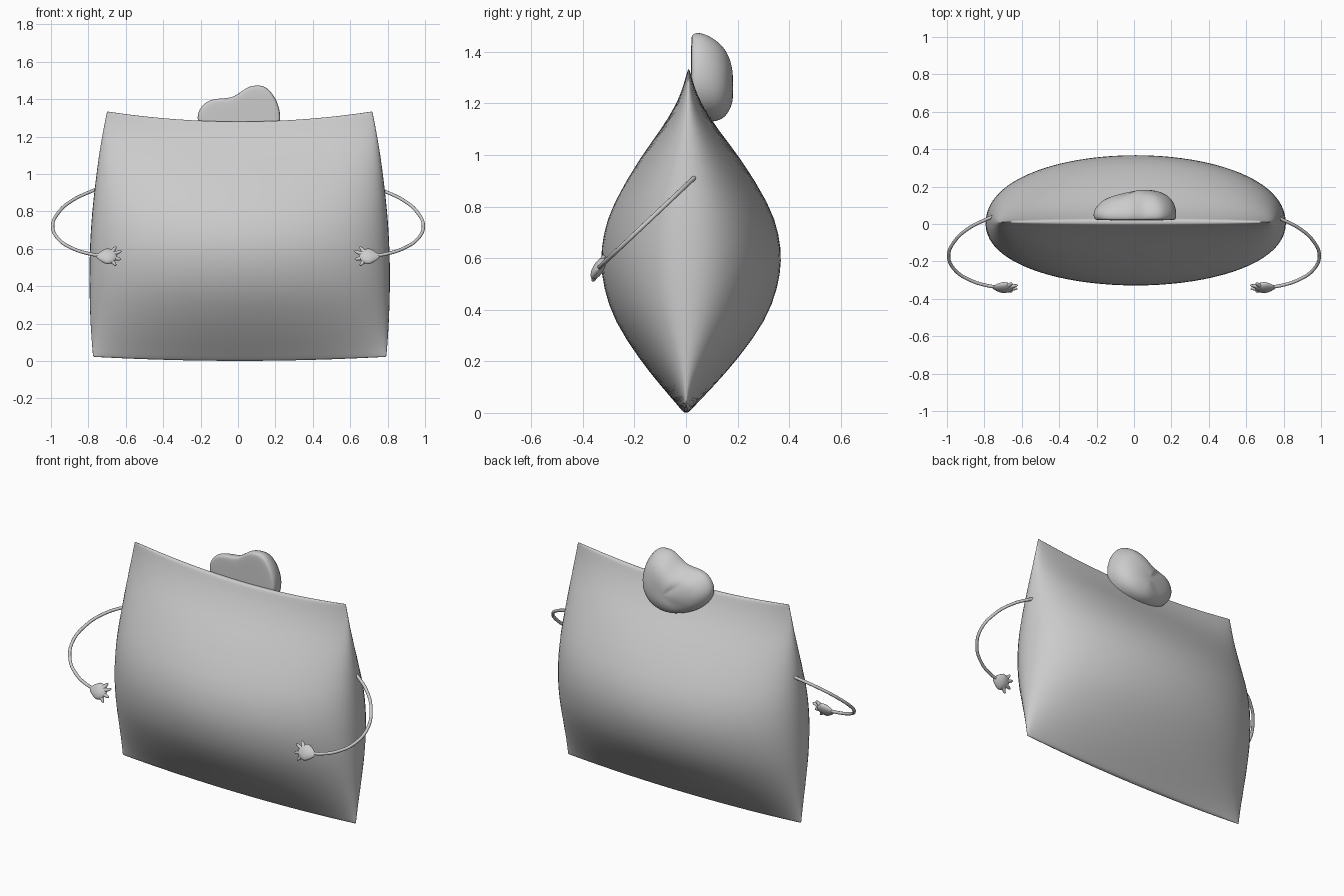
import bpy, bmesh, math
from mathutils import Vector

if "Cube" in bpy.data.objects:
    bpy.data.objects.remove(bpy.data.objects["Cube"])


def finish(name, bm, levels=0):
    bmesh.ops.recalc_face_normals(bm, faces=bm.faces)
    me = bpy.data.meshes.new(name)
    bm.to_mesh(me)
    bm.free()
    for p in me.polygons:
        p.use_smooth = True
    ob = bpy.data.objects.new(name, me)
    bpy.context.collection.objects.link(ob)
    if levels:
        m = ob.modifiers.new("smooth", 'SUBSURF')
        m.levels = m.render_levels = levels
    return ob


def bridge(bm, a, b):
    n = len(a)
    for i in range(n):
        j = (i + 1) % n
        bm.faces.new((a[i], a[j], b[j], b[i]))


def tube(name, pts, radii, bevel):
    cu = bpy.data.curves.new(name, 'CURVE')
    cu.dimensions = '3D'
    cu.bevel_depth = bevel
    cu.bevel_resolution = 3
    cu.resolution_u = 8
    cu.use_fill_caps = True
    sp = cu.splines.new('BEZIER')
    sp.bezier_points.add(len(pts) - 1)
    for bp, p, r in zip(sp.bezier_points, pts, radii):
        bp.co = p
        bp.radius = r
        bp.handle_left_type = bp.handle_right_type = 'AUTO'
    ob = bpy.data.objects.new(name, cu)
    bpy.context.collection.objects.link(ob)
    return ob


# Pillow body: stacked lens sections, (height fraction, thickness fraction)
profile = [(0, .03), (.012, .06), (.08, .29), (.16, .54), (.28, .85), (.38, .97),
           (.46, 1.01), (.54, .98), (.63, .88), (.78, .54), (.86, .31), (.93, .15),
           (.975, .075), (.993, .05), (1, .03)]
N = 40
bm = bmesh.new()
rings = []
for t, thick in profile:
    hw = .787 + .128 * t - .203 * t * t
    ring = []
    for i in range(N):
        a = 2 * math.pi * i / N
        c, s = math.cos(a), math.sin(a)
        depth = .365 if s > 0 else .335
        y = math.copysign(abs(s) ** .9, s) * thick * depth + .01 * t
        low, high = .022 * c * c, 1.28 + .055 * c * c
        ring.append(bm.verts.new((.009 + hw * c, y, low + (high - low) * t)))
    rings.append(ring)
for a, b in zip(rings, rings[1:]):
    bridge(bm, a, b)
# Thin seams closing the top and bottom
for r in (rings[0], rings[-1]):
    bm.faces.new((r[0], r[1], r[-1]))
    for i in range(1, N // 2 - 1):
        bm.faces.new((r[i], r[i + 1], r[N - i - 1], r[N - i]))
    h = N // 2
    bm.faces.new((r[h - 1], r[h], r[h + 1]))
finish("pillow_body", bm, 1)

# Kidney-shaped lump on the back of the top edge, flat at the front
outline = [(-.222, 1.29), (-.21, 1.345), (-.17, 1.39), (-.11, 1.405), (-.04, 1.405),
           (.005, 1.43), (.055, 1.47), (.105, 1.475), (.155, 1.47), (.215, 1.39), (.235, 1.28),
           (.20, 1.19), (.12, 1.14), (.01, 1.125), (-.11, 1.16), (-.19, 1.22)]
bm = bmesh.new()
rings = []
for k, y in [(.5, .02), (.93, .02), (.99, .027), (1.01, .06), (.95, .11), (.78, .155), (.45, .18)]:
    # deeper rings slide down, giving a sagging back
    cx, cz = .03, 1.27 - .25 * max(0, y - .06) * k
    rings.append([bm.verts.new((cx + (x - .03) * k, y - .02 * (x < -.1) * (y > .1),
                                cz + (z - 1.27) * k)) for x, z in outline])
for a, b in zip(rings, rings[1:]):
    bridge(bm, a, b)
for r, y, z in ((rings[0], .02, 1.27), (rings[-1], .185, 1.25)):
    v = bm.verts.new((.04, y, z))
    for i in range(len(r)):
        bm.faces.new((r[i], r[(i + 1) % len(r)], v))
finish("top_lump", bm, 2)

# Arms and hands, mirrored left and right
arm = [(.74, .925), (.79, .905), (.88, .862), (.955, .80), (.991, .72),
       (.958, .65), (.88, .60), (.79, .572), (.73, .563)]
fingers = [(.672, .585, .652, .611), (.665, .572, .622, .588),
           (.665, .552, .624, .543), (.675, .536, .652, .510)]
for side, label in ((1, "right"), (-1, "left")):
    pts = [(side * x, max(.03 - (.91 - z) * 1.06, -.34), z) for x, z in arm]
    tube(label + "_arm", pts, [1] * len(pts), .009)

    # Palm: flattened ball narrowing to the wrist
    bm = bmesh.new()
    bmesh.ops.create_uvsphere(bm, u_segments=20, v_segments=12, radius=1)
    for v in bm.verts:
        x, y, z = v.co
        taper = 1 - .45 * max(0, x)
        v.co = Vector((side * (.702 + .056 * x), -.34 + .024 * y * taper + .018 * z * taper,
                       .56 + .042 * z * taper))
    finish(label + "_palm", bm)

    # Four tapered fingers
    for n, (x0, z0, x1, z1) in enumerate(fingers):
        def at(f):
            x, z = x0 + (x1 - x0) * f, z0 + (z1 - z0) * f
            return (side * x, -.34 + (z - .56) * .45, z)
        tube(f"{label}_finger_{n + 1}", [at(-.3), at(.4), at(.85), at(1)],
             [1.15, .8, .5, .15], .0135)
